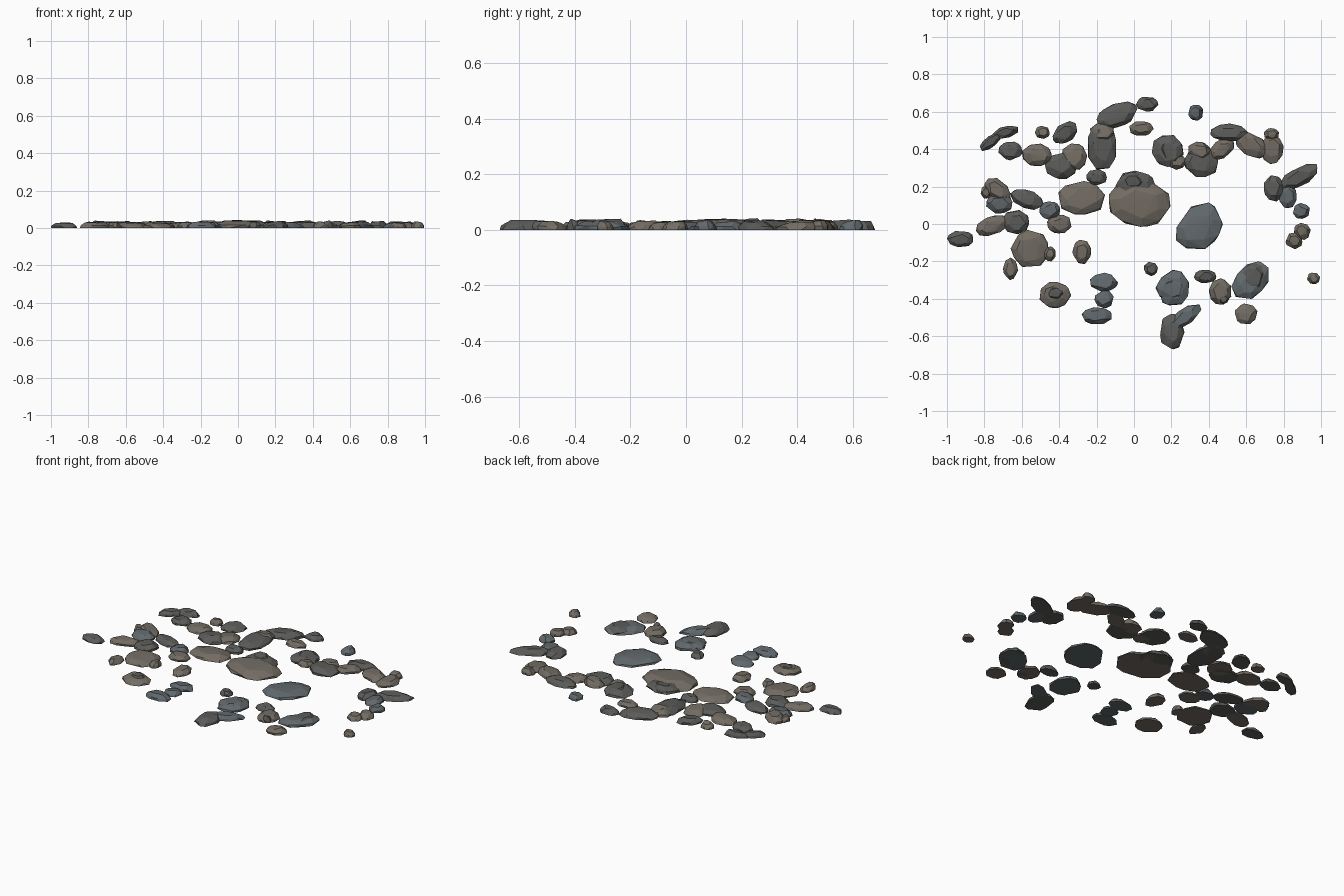
import bpy, bmesh, math, random

random.seed(12)


def material(name, rgb):
    m = bpy.data.materials.new(name)
    m.diffuse_color = (*rgb, 1)
    return m


# One faceted stone: three jittered rings hulled together, fitted to a w x d x h box
def stone(name, mat, x, y, w, d, lean=0, h=None):
    h = h or random.uniform(0.028, 0.037)
    n = random.choice((8, 9, 9, 10)) if max(w, d) > 0.1 else 8
    phase = random.uniform(0, 6.28)
    tx, ty = random.uniform(-.1, .1), random.uniform(-.1, .1)
    tilt = random.uniform(0, 6.28)
    pts = []
    for r, z, k in ((1.0, 0, n), (0.95, 0.38, n), (0.62, 0.88, 6)):
        for i in range(k):
            a = phase + (i + random.uniform(-.3, .3)) * math.tau / k
            q = r * random.uniform(0.93, 1.03)
            px, py = q * math.cos(a), q * math.sin(a)
            if z:
                px, py = px + tx * z, py + ty * z
            zz = z * (1 + random.uniform(-.08, .08) + 0.12 * math.cos(a - tilt))
            pts.append([px + lean * py, py + lean * px, zz])
    lo = [min(p[i] for p in pts) for i in range(3)]
    hi = [max(p[i] for p in pts) for i in range(3)]
    bm = bmesh.new()
    for p in pts:
        u = [(p[i] - lo[i]) / (hi[i] - lo[i]) for i in range(3)]
        bm.verts.new(((u[0] - .5) * w, (u[1] - .5) * d, u[2] * h))
    res = bmesh.ops.convex_hull(bm, input=bm.verts[:])
    junk = [v for v in res["geom_interior"] if isinstance(v, bmesh.types.BMVert)]
    bmesh.ops.delete(bm, geom=junk, context='VERTS')
    bmesh.ops.recalc_face_normals(bm, faces=bm.faces[:])
    me = bpy.data.meshes.new(name)
    bm.to_mesh(me)
    bm.free()
    me.materials.append(mat)
    ob = bpy.data.objects.new(name, me)
    ob.location = (x, y, 0)
    bpy.context.collection.objects.link(ob)


# Placement: x, y, width, depth, lean, optional height
brown = [
    (.03, .11, .33, .25, 0, .04), (-.28, .14, .25, .18), (.04, .51, .13, .075),
    (-.17, .49, .13, .11, 0, .04), (-.49, .49, .08, .07), (-.52, .37, .16, .12),
    (-.32, .36, .14, .14), (-.73, .18, .14, .13, -.2, .039), (-.79, .17, .06, .07),
    (-.40, 0, .13, .10), (-.76, -.01, .17, .11, .2), (-.56, -.13, .20, .20),
    (-.45, -.16, .06, .08), (-.66, -.24, .08, .12), (-.28, -.15, .10, .13),
    (-.42, -.38, .17, .14, 0, .032), (.46, -.36, .12, .14), (.60, -.48, .12, .11),
    (.96, -.29, .07, .06), (.855, -.09, .09, .09), (.90, -.04, .09, .09),
]
brown_back = [
    (.74, .40, .12, .16), (.735, .48, .08, .065, 0, .036), (.63, .42, .17, .14, -.2),
    (.47, .40, .13, .11, .2), (.35, .39, .12, .10, 0, .04), (.23, .33, .10, .08),
]
grey = [
    (.01, .20, .22, .17, 0, .036), (-.01, .23, .13, .10, 0, .042), (-.09, .58, .22, .15, .2, .037),
    (.07, .64, .12, .08), (-.17, .42, .15, .26), (-.20, .25, .11, .085),
    (-.37, .49, .13, .12, .2), (-.69, .49, .14, .07, .2), (-.77, .44, .11, .10, .4),
    (-.66, .39, .13, .10), (-.39, .31, .17, .14, 0, .037), (-.57, .13, .18, .11, -.2),
    (-.63, .01, .14, .13), (-.93, -.08, .14, .085, 0, .03), (-.42, -.37, .10, .08, 0, .038),
]
grey_right = [
    (.09, -.24, .075, .075, 0, .032), (.38, -.28, .12, .07), (.48, -.40, .055, .055, 0, .04),
    (.64, -.29, .14, .17, .1, .04), (.205, -.575, .13, .19, 0, .036), (.88, .25, .20, .14, .35),
    (.75, .19, .11, .14), (.51, .49, .20, .095, 0, .037), (.36, .33, .18, .16, 0, .036),
    (.18, .39, .17, .17, 0, .036), (.19, .40, .11, .15, 0, .04),
]
blue = [
    (.35, -.01, .25, .25, .1, .032), (-.72, .11, .14, .11), (-.45, .07, .11, .10),
    (-.16, -.31, .15, .10), (-.16, -.40, .10, .10), (-.20, -.49, .16, .09),
    (.21, -.34, .17, .19, 0, .032), (.20, -.35, .17, .13, 0, .037), (.62, -.30, .20, .20, .2, .032),
    (.27, -.50, .18, .14, .4), (.895, .07, .09, .085), (.82, .15, .10, .13), (.33, .595, .08, .085),
]

mats = {"brown": material("brown_stone", (.17, .15, .125)),
        "grey": material("grey_stone", (.105, .105, .10)),
        "blue": material("blue_grey_stone", (.12, .14, .15))}
for colour, rows in (("brown", brown), ("brown", brown_back), ("grey", grey),
                     ("grey", grey_right), ("blue", blue)):
    for row in rows:
        stone(colour + "_stone", mats[colour], *row)
